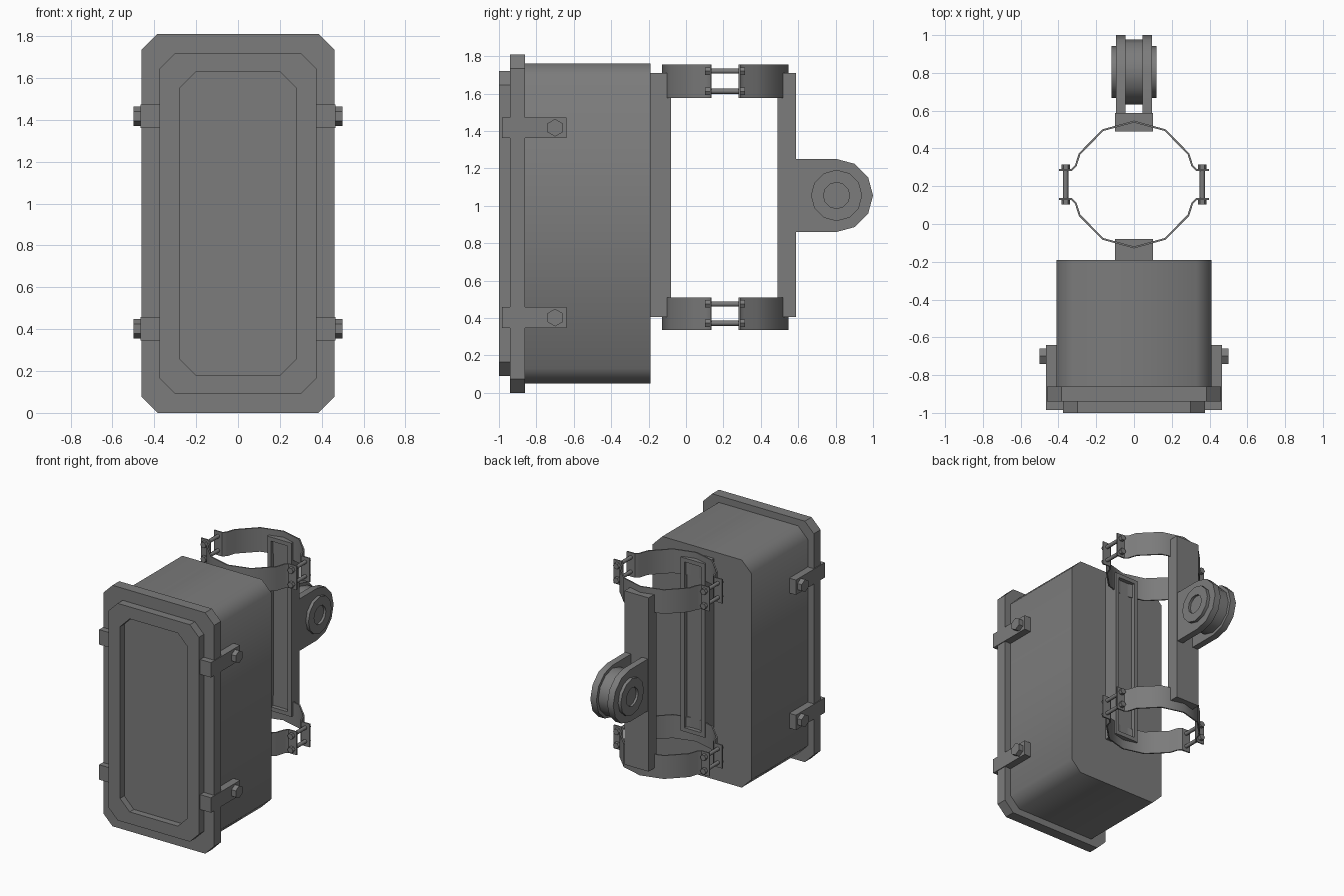
import bpy, bmesh, math
from math import sin, cos, pi, radians

if "Cube" in bpy.data.objects:
    bpy.data.objects.remove(bpy.data.objects["Cube"])

grey = bpy.data.materials.new("dark_grey_metal")
COLOUR = (0.2, 0.2, 0.2, 1)
grey.diffuse_color = COLOUR
grey.use_nodes = True
grey.node_tree.nodes["Principled BSDF"].inputs["Base Color"].default_value = COLOUR

PLACE = {
    "x": lambda p, t: (t, p[0], p[1]),
    "y": lambda p, t: (p[0], t, p[1]),
    "z": lambda p, t: (p[0], p[1], t),
}


def finish(name, bm, smooth):
    bmesh.ops.recalc_face_normals(bm, faces=bm.faces)
    mesh = bpy.data.meshes.new(name)
    bm.to_mesh(mesh)
    bm.free()
    mesh.materials.append(grey)
    shade(mesh, smooth)
    ob = bpy.data.objects.new(name, mesh)
    bpy.context.collection.objects.link(ob)
    return ob


def shade(mesh, smooth):
    for f in mesh.polygons:
        f.use_smooth = smooth > 0
    if smooth:
        mesh.set_sharp_from_angle(angle=radians(smooth))


def loft(name, axis, *rings, smooth=0):
    """Join (outline, level) rings along an axis and cap both ends."""
    bm = bmesh.new()
    loops = [[bm.verts.new(PLACE[axis](p, t)) for p in pts] for pts, t in rings]
    for a, b in zip(loops, loops[1:]):
        for i in range(len(a)):
            j = (i + 1) % len(a)
            bm.faces.new((a[i], a[j], b[j], b[i]))
    bm.faces.new(loops[0])
    bm.faces.new(loops[-1])
    return finish(name, bm, smooth)


def rect(u0, u1, v0, v1, c=0):
    """Rectangle outline, with corners cut by c."""
    if not c:
        return [(u0, v0), (u1, v0), (u1, v1), (u0, v1)]
    return [(u0 + c, v0), (u1 - c, v0), (u1, v0 + c), (u1, v1 - c),
            (u1 - c, v1), (u0 + c, v1), (u0, v1 - c), (u0, v0 + c)]


def ngon(u, v, r, n, turn=0.0):
    return [(u + r * cos(2 * pi * i / n + turn), v + r * sin(2 * pi * i / n + turn))
            for i in range(n)]


# Case body, flange and recessed lid
body = rect(-0.41, 0.41, 0.05, 1.76, 0.08)
loft("case_body", "y", (body, -0.87), (body, -0.19), smooth=50)
flange = rect(-0.46, 0.46, 0, 1.81, 0.075)
loft("case_flange", "y", (flange, -0.94), (flange, -0.86))
lid = rect(-0.375, 0.375, 0.09, 1.72, 0.075)
panel = rect(-0.28, 0.28, 0.18, 1.63, 0.08)
loft("lid", "y", (lid, -0.935), (lid, -1), (panel, -1), (panel, -0.95))

# Hooked clamps with hex bolts on both sides
for side, s in (("left", 1), ("right", -1)):
    for level, z in (("upper", 1.417), ("lower", 0.402)):
        hook = [(s * x, y) for x, y in ((0.405, -0.64), (0.465, -0.64), (0.465, -0.985),
                                        (0.372, -0.985), (0.372, -0.935), (0.405, -0.935))]
        loft(f"{side}_{level}_clamp", "z", (hook, z - 0.056), (hook, z + 0.056))
        nut = ngon(-0.7, z, 0.047, 6, pi / 2)
        loft(f"{side}_{level}_clamp_bolt", "x", (nut, s * 0.46), (nut, s * 0.5))

# Rails on either side of the pole, with a shallow pocket facing it
rail = rect(-0.1, 0.1, 0.405, 1.71)
pocket = rect(-0.07, 0.07, 0.435, 1.68)
for name, base, face, floor in (("front_rail", -0.19, -0.08, -0.11),
                                ("back_rail", 0.587, 0.49, 0.52)):
    loft(name, "y", (rail, base), (rail, face), (pocket, face), (pocket, floor))

# Pole straps: two half bands each, closed by bolts through their ears
MID = 0.209
half = [(0, 0.333), (0.164, 0.288), (0.288, 0.163), (0.308, 0.1), (0.33, 0.077), (0.397, 0.077)]
path = [(-x, y) for x, y in reversed(half[1:])] + half
for level, z0, z1 in (("upper", 1.575, 1.755), ("lower", 0.335, 0.51)):
    for end, d in (("front", -1), ("back", 1)):
        bm = bmesh.new()
        cols = [[bm.verts.new((x, MID + d * y, z)) for z in (z0, z1)] for x, y in path]
        for a, b in zip(cols, cols[1:]):
            bm.faces.new((a[0], b[0], b[1], a[1]))
        band = finish(f"{level}_{end}_strap", bm, 0)
        mod = band.modifiers.new("thickness", "SOLIDIFY")
        mod.thickness = 0.01
        mod.offset = 0
        bpy.context.view_layer.objects.active = band
        bpy.ops.object.modifier_apply(modifier=mod.name)
        shade(band.data, 35)
    for side, s in (("left", 1), ("right", -1)):
        for i, z in enumerate((z0 + 0.037, z1 - 0.035)):
            x = s * 0.362
            shank = ngon(x, z, 0.014, 8)
            head = ngon(x, z, 0.023, 6)
            tag = f"{level}_{side}_strap_bolt_{i + 1}"
            loft(tag, "y", (shank, MID - 0.09), (shank, MID + 0.09), smooth=50)
            for end, d in (("front", -1), ("back", 1)):
                loft(f"{tag}_{end}_nut", "y", (head, MID + d * 0.08), (head, MID + d * 0.107))

# Rear pivot: two rounded lugs, a roller between them and a boss on each
PY, PZ, R = 0.805, 1.055, 0.195
lug = [(0.58, PZ - R)] + [(PY + R * cos(a), PZ + R * sin(a))
                          for a in (radians(30 * k - 90) for k in range(7))] + [(0.58, PZ + R)]
roller = ngon(PY, PZ, 0.172, 12)
boss = ngon(PY, PZ, 0.137, 12)
socket = ngon(PY, PZ, 0.07, 12)
loft("pivot_roller", "x", (roller, -0.05), (roller, 0.05), smooth=35)
for side, s in (("left", 1), ("right", -1)):
    loft(f"{side}_lug", "x", (lug, s * 0.045), (lug, s * 0.095), smooth=35)
    loft(f"{side}_boss", "x", (boss, s * 0.09), (boss, s * 0.118),
         (socket, s * 0.118), (socket, s * 0.1), smooth=35)
